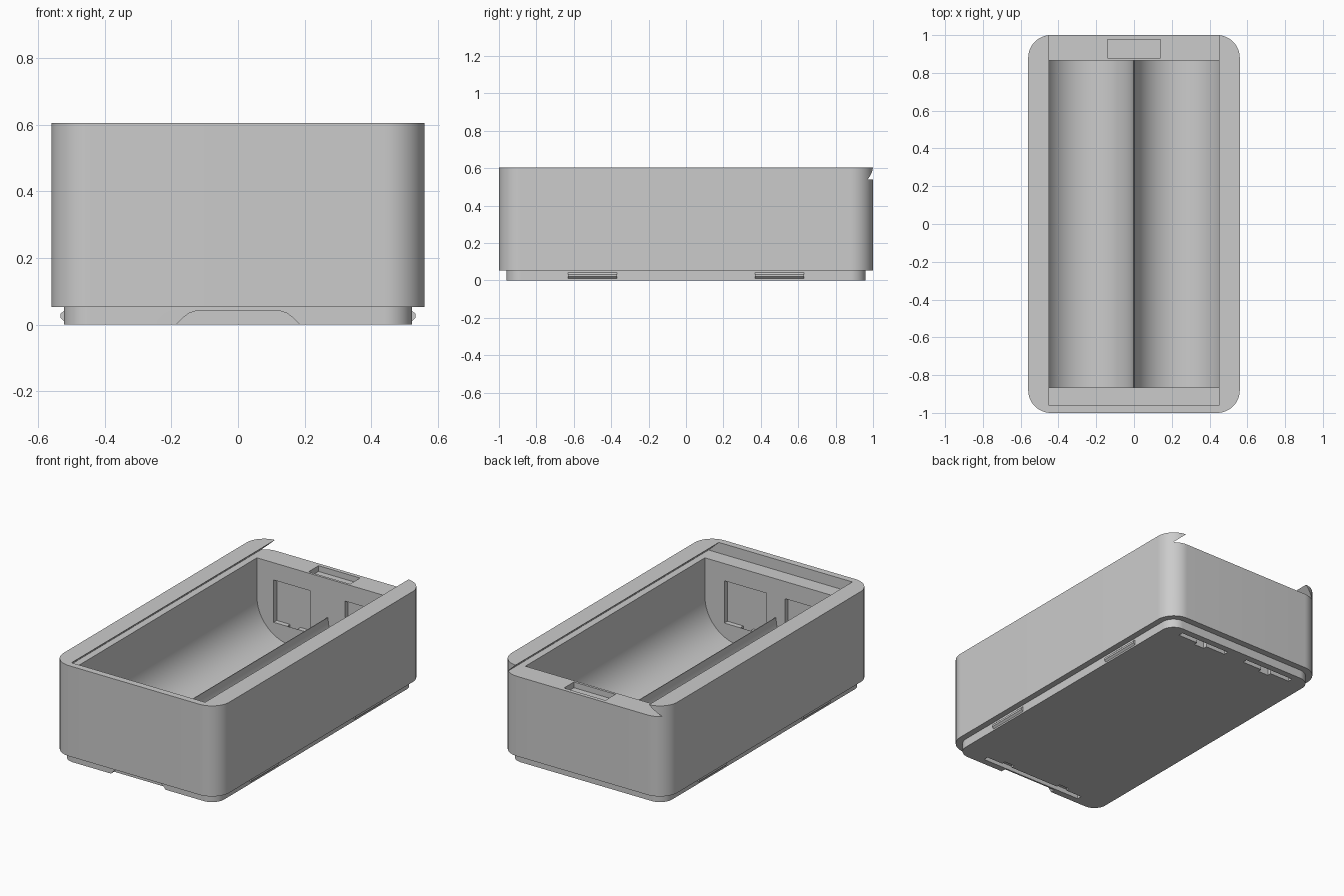
import bpy, bmesh
from math import sin, cos, radians
from mathutils import Vector

if "Cube" in bpy.data.objects:
    bpy.data.objects.remove(bpy.data.objects["Cube"])

grey = bpy.data.materials.new("plain grey")
grey.use_nodes = True
grey.diffuse_color = (0.6, 0.6, 0.6, 1)
grey.node_tree.nodes["Principled BSDF"].inputs["Base Color"].default_value = (0.6, 0.6, 0.6, 1)


def prism(name, profile, axis, lo, hi):
    """Extrude a 2D profile along an axis: 'z' takes (x, y), 'y' takes (x, z)."""
    bm = bmesh.new()
    place = (lambda a, b: (a, b, lo)) if axis == "z" else (lambda a, b: (a, lo, b))
    face = bm.faces.new([bm.verts.new(place(a, b)) for a, b in profile])
    new = bmesh.ops.extrude_face_region(bm, geom=[face])["geom"]
    shift = Vector((0, 0, hi - lo)) if axis == "z" else Vector((0, hi - lo, 0))
    bmesh.ops.translate(bm, vec=shift, verts=[v for v in new if isinstance(v, bmesh.types.BMVert)])
    bmesh.ops.recalc_face_normals(bm, faces=bm.faces)
    mesh = bpy.data.meshes.new(name)
    bm.to_mesh(mesh)
    bm.free()
    mesh.materials.append(grey)
    obj = bpy.data.objects.new(name, mesh)
    bpy.context.collection.objects.link(obj)
    return obj


def box(name, x0, x1, y0, y1, z0, z1):
    return prism(name, [(x0, y0), (x1, y0), (x1, y1), (x0, y1)], "z", z0, z1)


def arc(cx, cy, r, start, end, steps):
    angles = [radians(start + (end - start) * i / steps) for i in range(steps + 1)]
    return [(cx + r * cos(a), cy + r * sin(a)) for a in angles]


def rounded(w, d, r):
    corners = [(1, 1, 0), (-1, 1, 90), (-1, -1, 180), (1, -1, 270)]
    return [p for sx, sy, a in corners
            for p in arc(sx * (w - r), sy * (d - r), r, a, a + 90, 16)]


def combine(target, tool, operation):
    """Apply a boolean and discard its tool."""
    tool.hide_render = True
    mod = target.modifiers.new("cut", "BOOLEAN")
    mod.operation, mod.solver, mod.object = operation, "EXACT", tool
    bpy.context.view_layer.objects.active = target
    bpy.ops.object.modifier_apply(modifier=mod.name)
    bpy.data.objects.remove(tool)


# Outer shell standing on a narrower plinth
case = prism("case", rounded(0.56, 1.0, 0.12), "z", 0.053, 0.605)
combine(case, prism("plinth", rounded(0.522, 0.96, 0.082), "z", 0, 0.06), "UNION")

# Dovetail channel for a sliding lid, open at the back
channel = [(-0.52, 0.54), (0.52, 0.54), (0.434, 0.62), (-0.434, 0.62)]
combine(case, prism("lid_channel", channel, "y", -0.96, 1.1), "DIFFERENCE")

# Twin round-bottomed cell troughs, reaching under the rim, with a thin ridge between
axis_z, r, cx = 0.305, 0.238, 0.24
trough = ([(-cx - r, 0.55)] + arc(-cx, axis_z, r, 180, 360, 36)
          + arc(cx, axis_z, r, 180, 360, 36) + [(cx + r, 0.55)])
combine(case, prism("cell_bay", trough, "y", -0.865, 0.865), "DIFFERENCE")

# Contact pockets, wire slots and underside grooves in both end walls
for side in (-1, 1):
    x = side * cx
    combine(case, box("back_pocket", x - 0.125, x + 0.125, 0.8, 0.895, 0.177, 0.435), "DIFFERENCE")
    combine(case, box("back_wire_slot", x - 0.035, x + 0.035, 0.866, 0.895, -0.1, 0.25), "DIFFERENCE")
    combine(case, box("back_groove", x - 0.17, x + 0.17, 0.89, 0.92, -0.1, 0.03), "DIFFERENCE")
    x = side * 0.205
    combine(case, box("front_pocket", x - 0.142, x + 0.142, -0.895, -0.8, 0.177, 0.435), "DIFFERENCE")
    combine(case, box("front_wire_slot", x - 0.035, x + 0.035, -0.895, -0.866, -0.1, 0.25), "DIFFERENCE")
combine(case, box("front_groove", -0.35, 0.35, -0.92, -0.89, -0.1, 0.03), "DIFFERENCE")

# Lid catch recess on the back ledge
combine(case, box("catch_recess", -0.14, 0.14, 0.88, 0.976, 0.505, 0.56), "DIFFERENCE")

# Finger notch under the front
half = [(0.185, -0.02), (0.185, 0), (0.167, 0.019), (0.147, 0.034), (0.12, 0.043)]
notch = half + [(-x, z) for x, z in reversed(half)]
combine(case, prism("finger_notch", notch, "y", -1.0, -0.93), "DIFFERENCE")

# Snap tabs along the plinth sides
for side, word in ((1, "left"), (-1, "right")):
    for y, end in ((-0.5, "front"), (0.5, "back")):
        wedge = [(side * x, z) for x, z in ((0.51, 0.005), (0.52, 0.008), (0.533, 0.02),
                                            (0.533, 0.032), (0.52, 0.044), (0.51, 0.044))]
        prism(f"{end}_{word}_tab", wedge, "y", y - 0.13, y + 0.13)

# Smooth rounded walls, crisp edges
bpy.ops.object.select_all(action="DESELECT")
case.select_set(True)
bpy.context.view_layer.objects.active = case
bpy.ops.object.shade_smooth_by_angle(angle=radians(30))
